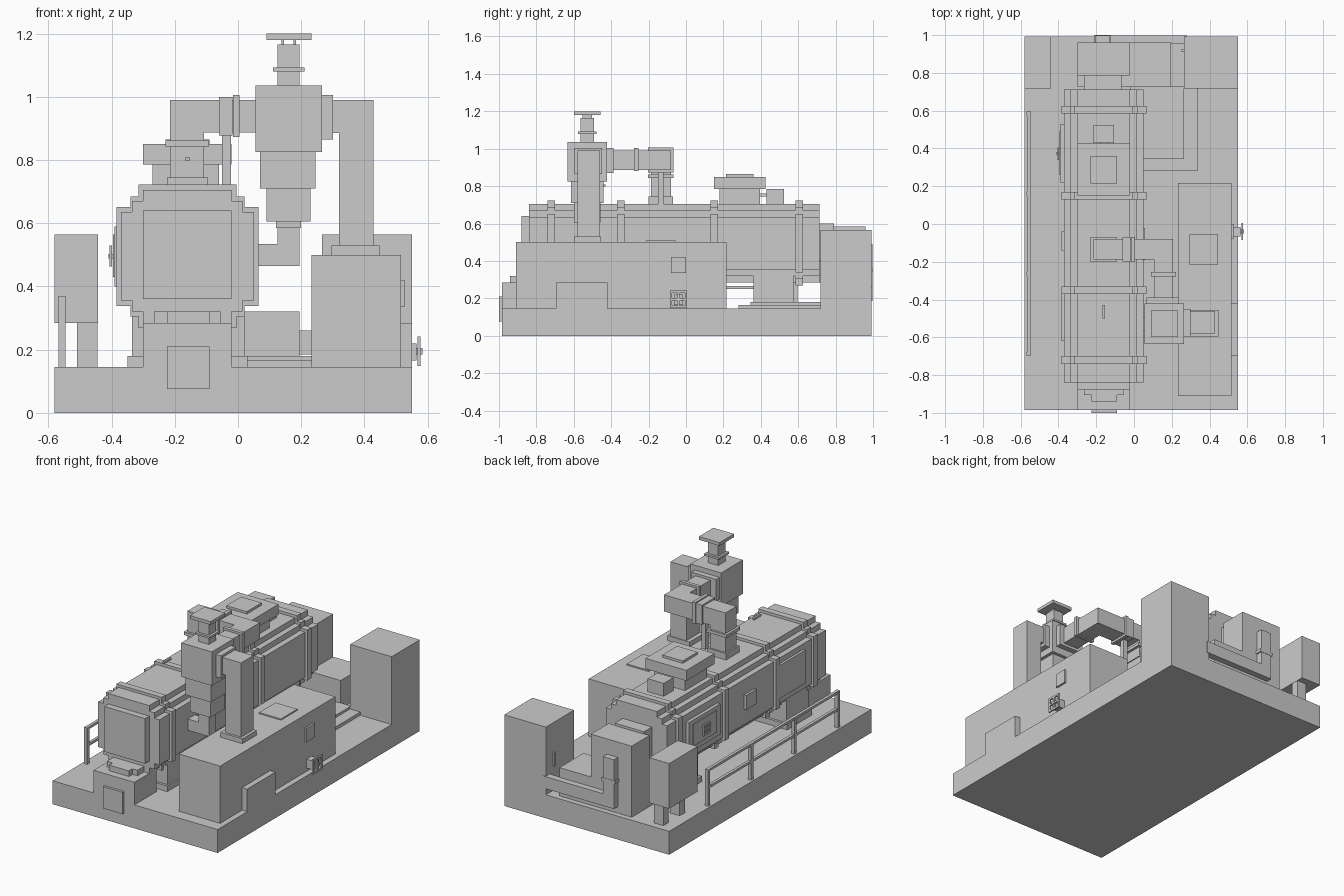
import bpy, bmesh


def box(name, x0, x1, y0, y1, z0, z1):
    bm = bmesh.new()
    bmesh.ops.create_cube(bm, size=1)
    for v in bm.verts:
        v.co = ((x0 + x1) / 2 + v.co.x * (x1 - x0),
                (y0 + y1) / 2 + v.co.y * (y1 - y0),
                (z0 + z1) / 2 + v.co.z * (z1 - z0))
    return finish(name, bm)


def finish(name, bm):
    bmesh.ops.recalc_face_normals(bm, faces=bm.faces)
    me = bpy.data.meshes.new(name)
    bm.to_mesh(me)
    bm.free()
    ob = bpy.data.objects.new(name, me)
    bpy.context.collection.objects.link(ob)
    return ob


def stepped(name, steps, y0, y1, cx=-0.16, cz=0.495):
    """Stepped cross-section (half width, half height pairs, narrow to wide) run along y."""
    quad = []
    for i, (w, h) in enumerate(steps):
        quad.append((w, h))
        if i + 1 < len(steps):
            quad.append((w, steps[i + 1][1]))
    ring = quad + [(w, -h) for w, h in reversed(quad)]
    ring += [(-w, -h) for w, h in quad] + [(-w, h) for w, h in reversed(quad)]
    bm = bmesh.new()
    face = bm.faces.new([bm.verts.new((cx + x, y0, cz + z)) for x, z in ring])
    ext = bmesh.ops.extrude_face_region(bm, geom=[face])
    bmesh.ops.translate(bm, vec=(0, y1 - y0, 0),
                        verts=[v for v in ext["geom"] if isinstance(v, bmesh.types.BMVert)])
    return finish(name, bm)


def handwheel(name, x0, x1, y, z, r, t):
    """Square rim with a cross of spokes, facing along x."""
    for s in (-1, 1):
        a, b = sorted((s * r, s * (r - t)))
        box(name + "_rim_side", x0, x1, y + a, y + b, z - r, z + r)
        box(name + "_rim_bar", x0, x1, y - r, y + r, z + a, z + b)
    box(name + "_spoke_h", x0, x1, y - r, y + r, z - t / 2, z + t / 2)
    box(name + "_spoke_v", x0, x1, y - t / 2, y + t / 2, z - r, z + r)


# Skid base and front pedestal
box("base", -0.58, 0.55, -0.985, 0.993, 0, 0.145)
box("front_pedestal", -0.30, -0.02, -0.985, -0.77, 0.14, 0.285)
box("front_pedestal_pad", -0.225, -0.09, -0.94, -0.85, 0.285, 0.32)
box("front_panel", -0.225, -0.09, -1.0, -0.98, 0.075, 0.21)

# Main casing with ribs and feet
stepped("main_casing", [(0.14, 0.21), (0.175, 0.175), (0.21, 0.14)], -0.84, 0.713)
for i, y in enumerate((-0.72, -0.35, 0.15, 0.605)):
    stepped(f"casing_rib_{i}", [(0.155, 0.227), (0.18, 0.19), (0.225, 0.157)], y - 0.02, y + 0.02)
box("front_end_cover", -0.30, -0.02, -0.88, -0.83, 0.36, 0.64)
box("front_end_step", -0.265, -0.055, -0.905, -0.83, 0.285, 0.32)
for y0 in (-0.72, 0.36):
    box("casing_foot", -0.335, 0.02, y0, y0 + 0.215, 0.14, 0.38)
    box("foot_plate", -0.35, 0.03, y0 - 0.015, y0 + 0.23, 0.14, 0.18)

# Side panels and left valve
box("left_panel_rear", -0.39, -0.36, 0.22, 0.53, 0.40, 0.59)
box("left_panel_rear_inner", -0.395, -0.38, 0.26, 0.49, 0.43, 0.565)
box("left_panel_small", -0.385, -0.36, -0.14, -0.04, 0.45, 0.54)
box("left_panel_front", -0.385, -0.36, -0.62, -0.37, 0.395, 0.60)
box("left_valve_stem", -0.41, -0.38, 0.365, 0.38, 0.488, 0.503)
handwheel("left_valve", -0.406, -0.398, 0.373, 0.496, 0.033, 0.01)
box("right_panel", 0.04, 0.058, -0.19, -0.02, 0.43, 0.585)

# Roof unit
box("roof_unit_base", -0.27, -0.06, 0.18, 0.395, 0.70, 0.785)
box("roof_unit", -0.30, -0.02, 0.15, 0.425, 0.785, 0.85)
box("roof_unit_lid", -0.23, -0.09, 0.215, 0.36, 0.85, 0.865)
box("roof_link", -0.18, -0.14, 0.39, 0.44, 0.745, 0.76)
box("roof_small_box", -0.215, -0.105, 0.43, 0.525, 0.70, 0.785)
box("sample_rod", -0.166, -0.154, -0.50, -0.43, 0.797, 0.809)

# Rear neck, end unit and pipe to the cabinet
box("rear_neck", -0.265, -0.065, 0.70, 0.79, 0.40, 0.60)
box("rear_unit", -0.30, -0.02, 0.785, 0.96, 0.32, 0.585)
box("rear_pedestal", -0.30, 0.195, 0.725, 0.96, 0.14, 0.32)
box("rear_pipe_riser", -0.205, -0.13, 0.95, 0.998, 0.185, 0.49)
box("rear_pipe_flange", -0.212, -0.122, 0.945, 1.0, 0.34, 0.36)
box("rear_pipe_run", -0.205, 0.28, 0.955, 0.998, 0.185, 0.26)
box("floor_slab_low", -0.02, 0.335, 0.28, 0.73, 0.14, 0.165)
box("floor_slab_high", -0.02, 0.265, 0.345, 0.73, 0.14, 0.18)

# Cabinets
box("right_cabinet", 0.265, 0.55, 0.718, 0.993, 0.14, 0.565)
box("cabinet_handle", 0.252, 0.27, 0.912, 0.925, 0.30, 0.38)
box("left_cabinet", -0.58, -0.443, 0.715, 0.993, 0.285, 0.565)
for y in (0.765, 0.925):
    box("left_cabinet_leg", -0.51, -0.445, y - 0.025, y + 0.025, 0.14, 0.29)

# Tank with step, hatch, panel and valve
box("tank", 0.232, 0.515, -0.91, 0.217, 0.14, 0.50)
box("tank_step", 0.51, 0.55, -0.695, -0.42, 0.14, 0.285)
box("tank_hatch", 0.295, 0.445, -0.215, -0.055, 0.495, 0.508)
box("tank_panel", 0.51, 0.527, -0.08, 0.0, 0.335, 0.42)
box("tank_valve_flange", 0.51, 0.565, -0.065, -0.015, 0.165, 0.22)
box("tank_valve_stem", 0.55, 0.583, -0.05, -0.03, 0.185, 0.205)
handwheel("tank_valve", 0.568, 0.577, -0.04, 0.195, 0.046, 0.012)

# Tank riser and crossover into the separator
box("riser_flange", 0.295, 0.447, -0.595, -0.455, 0.495, 0.53)
box("riser", 0.32, 0.428, -0.58, -0.46, 0.52, 0.99)
box("crossover", 0.29, 0.428, -0.58, -0.46, 0.885, 0.99)
box("crossover_flange", 0.26, 0.30, -0.595, -0.45, 0.865, 1.005)

# Separator stack
for name, x0, x1, h, z0, z1 in (
        ("separator_top", 0.055, 0.265, 0.106, 0.825, 1.035),
        ("separator_mid", 0.07, 0.245, 0.087, 0.71, 0.83),
        ("separator_low", 0.09, 0.23, 0.07, 0.605, 0.715),
        ("separator_outlet", 0.12, 0.20, 0.04, 0.585, 0.61),
        ("separator_elbow", 0.125, 0.195, 0.035, 0.465, 0.59),
        ("separator_return", 0.04, 0.195, 0.035, 0.465, 0.535),
        ("vent_pipe", 0.125, 0.195, 0.035, 1.03, 1.165),
        ("vent_flange", 0.11, 0.21, 0.05, 1.08, 1.092),
        ("vent_neck_left", 0.138, 0.146, 0.025, 1.16, 1.185),
        ("vent_neck_right", 0.176, 0.184, 0.025, 1.16, 1.185),
        ("vent_cap", 0.09, 0.232, 0.071, 1.18, 1.2)):
    box(name, x0, x1, -0.528 - h, -0.528 + h, z0, z1)

# Duct from the separator to the casing roof
box("duct_start_flange", 0.065, 0.235, -0.425, -0.388, 0.87, 1.005)
box("duct_long", 0.105, 0.207, -0.40, -0.08, 0.887, 0.99)
box("duct_mid_flange", 0.09, 0.222, -0.277, -0.255, 0.88, 1.003)
box("duct_cross", -0.215, 0.207, -0.188, -0.08, 0.887, 0.99)
box("duct_cross_flange_a", -0.06, -0.018, -0.198, -0.072, 0.878, 1.0)
box("duct_cross_flange_b", -0.016, 0.005, -0.202, -0.068, 0.873, 1.006)
box("duct_down", -0.215, -0.108, -0.188, -0.08, 0.74, 0.99)
box("duct_down_flange", -0.23, -0.092, -0.202, -0.068, 0.843, 0.862)
box("duct_foot_flange", -0.225, -0.095, -0.20, -0.07, 0.70, 0.745)
box("duct_support_post", -0.05, -0.022, -0.15, -0.12, 0.70, 0.89)

# Left guard rail
for i in range(4):
    y = -0.685 + i * 1.27 / 3
    box(f"rail_post_{i}", -0.568, -0.546, y - 0.011, y + 0.011, 0.14, 0.37)
for z in (0.25, 0.355):
    box("rail_bar", -0.566, -0.548, -0.695, 0.595, z, z + 0.015)
